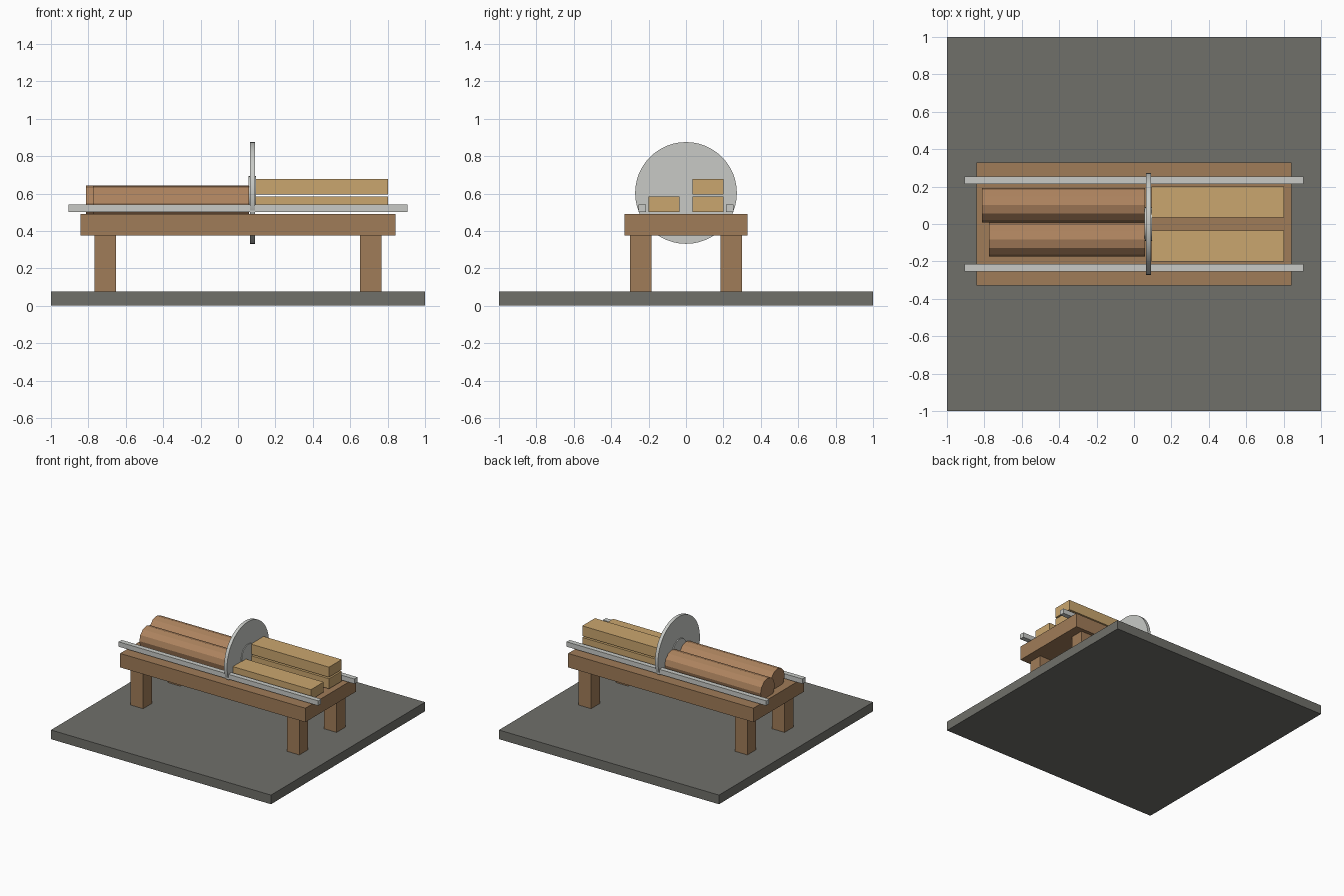
import bpy
import math

if "Cube" in bpy.data.objects:
    bpy.data.objects.remove(bpy.data.objects["Cube"])


def material(name, rgb):
    # sRGB bytes to linear diffuse colour
    lin = [(c / 255 / 12.92) if c < 10 else ((c / 255 + 0.055) / 1.055) ** 2.4 for c in rgb]
    m = bpy.data.materials.new(name)
    m.diffuse_color = (*lin, 1)
    m.use_nodes = True
    m.node_tree.nodes["Principled BSDF"].inputs["Base Color"].default_value = m.diffuse_color
    return m


STONE = material("stone grey", (112, 112, 106))
TIMBER = material("table brown", (160, 124, 88))
BARK = material("bark brown", (174, 132, 95))
PLANK = material("cut wood tan", (202, 166, 110))
STEEL = material("steel grey", (200, 202, 198))


def box(name, x, y, z, mat):
    """Box from (min, max) ranges on each axis."""
    ranges = (x, y, z)
    bpy.ops.mesh.primitive_cube_add(size=1, location=[(a + b) / 2 for a, b in ranges])
    ob = bpy.context.object
    ob.name = name
    ob.scale = [b - a for a, b in ranges]
    bpy.ops.object.transform_apply(location=False, rotation=False, scale=True)
    ob.data.materials.append(mat)
    return ob


def rod(name, x, y, z, radius, sides, mat):
    """Cylinder lying along x."""
    bpy.ops.mesh.primitive_cylinder_add(
        vertices=sides, radius=radius, depth=x[1] - x[0],
        location=((x[0] + x[1]) / 2, y, z), rotation=(0, math.pi / 2, 0))
    ob = bpy.context.object
    ob.name = name
    ob.data.materials.append(mat)
    return ob


# Ground slab
box("base_slab", (-1, 1), (-1, 1), (0, 0.075), STONE)

# Saw bench: top, four legs and two guide rails
box("bench_top", (-0.842, 0.842), (-0.328, 0.328), (0.375, 0.49), TIMBER)
for sy, side in ((-1, "front"), (1, "back")):
    for sx, end in ((-1, "left"), (1, "right")):
        cx, cy = sx * 0.71, sy * 0.242
        box(f"leg_{side}_{end}", (cx - 0.057, cx + 0.057), (cy - 0.057, cy + 0.057),
            (0.075, 0.375), TIMBER)
    cy = sy * 0.235
    box(f"rail_{side}", (-0.907, 0.907), (cy - 0.02, cy + 0.02), (0.5, 0.54), STEEL)

# Circular blade with its hub
blade = rod("saw_blade", (0.064, 0.091), 0, 0.603, 0.272, 48, STEEL)
hub = rod("blade_hub", (0.056, 0.097), 0, 0.603, 0.09, 24, STEEL)
for ob in (blade, hub):
    bpy.ops.object.select_all(action="DESELECT")
    ob.select_set(True)
    bpy.context.view_layer.objects.active = ob
    bpy.ops.object.shade_smooth_by_angle()

# Logs waiting to be cut
rod("log_back", (-0.813, 0.058), 0.101, 0.55, 0.092, 12, BARK)
rod("log_front", (-0.775, 0.058), -0.083, 0.55, 0.091, 12, BARK)

# Sawn planks
box("plank_front", (0.093, 0.803), (-0.2, -0.035), (0.5, 0.583), PLANK)
box("plank_back_lower", (0.093, 0.803), (0.035, 0.2), (0.5, 0.583), PLANK)
box("plank_back_upper", (0.093, 0.803), (0.035, 0.2), (0.595, 0.678), PLANK)
